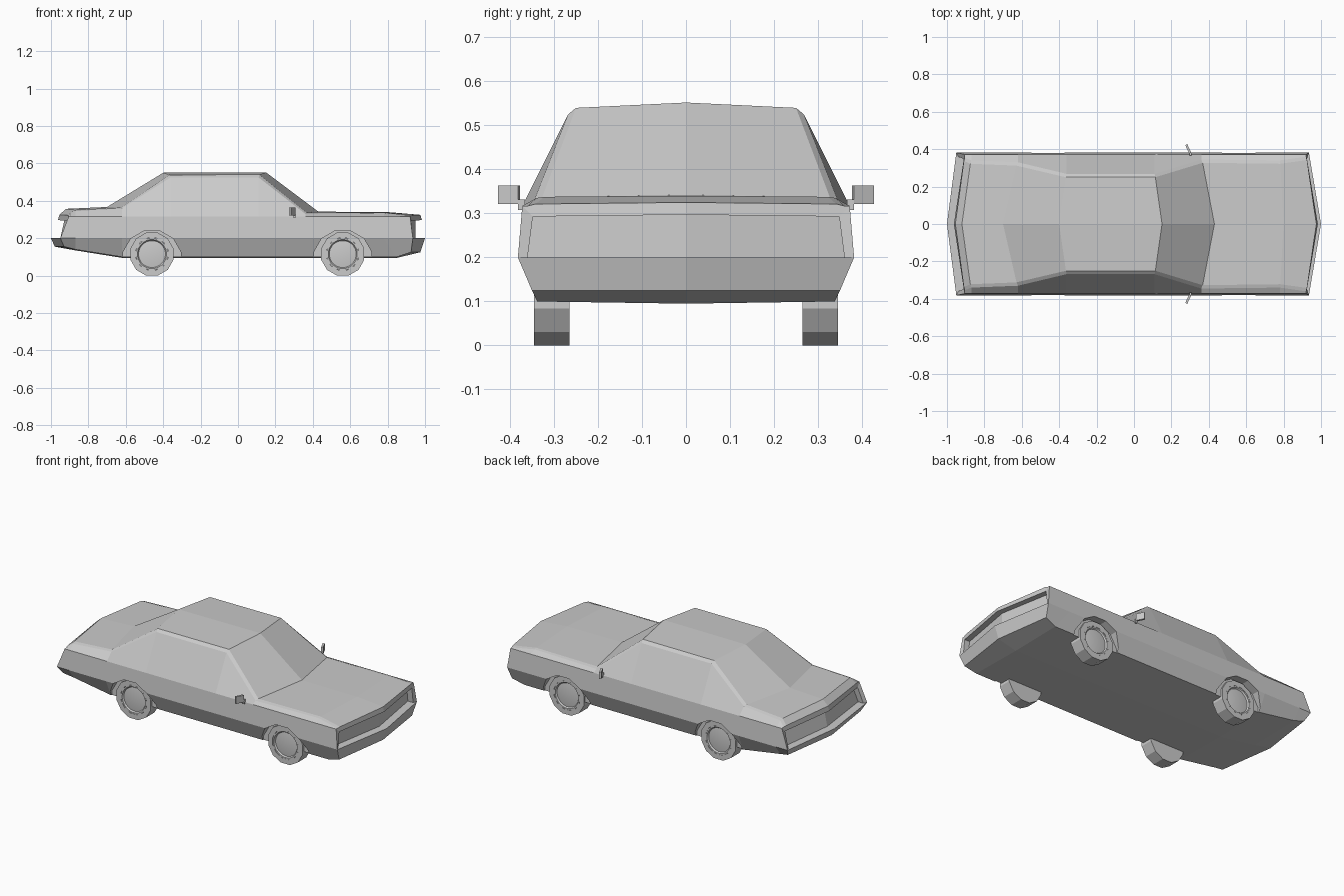
import bpy, bmesh, math
from mathutils import Vector, Matrix

cube = bpy.data.objects.get("Cube")
if cube:
    bpy.data.objects.remove(cube)

paint = bpy.data.materials.new("plain_grey")
paint.use_nodes = True
grey = (0.6, 0.6, 0.6, 1)
paint.diffuse_color = grey
paint.node_tree.nodes["Principled BSDF"].inputs["Base Color"].default_value = grey


def finish(bm, name):
    """Turn a bmesh into a named, painted object."""
    bmesh.ops.recalc_face_normals(bm, faces=bm.faces)
    mesh = bpy.data.meshes.new(name)
    bm.to_mesh(mesh)
    bm.free()
    obj = bpy.data.objects.new(name, mesh)
    bpy.context.collection.objects.link(obj)
    mesh.materials.append(paint)
    return obj


def apply_modifier(obj, kind, **settings):
    mod = obj.modifiers.new(kind.lower(), kind)
    for key, value in settings.items():
        setattr(mod, key, value)
    bpy.context.view_layer.objects.active = obj
    bpy.ops.object.modifier_apply(modifier=mod.name)


def lathe(name, profile, sides, x, z, side):
    """Spin (radius, y) points around a sideways axle."""
    bm = bmesh.new()
    rings = []
    for radius, y in profile:
        if radius == 0:
            rings.append([bm.verts.new((x, side * y, z))] * sides)
            continue
        angles = [(k + 0.5) * math.tau / sides for k in range(sides)]
        rings.append([bm.verts.new((x + radius * math.sin(a), side * y,
                                    z - radius * math.cos(a))) for a in angles])
    for a, b in zip(rings, rings[1:]):
        for k in range(sides):
            n = (k + 1) % sides
            bm.faces.new(dict.fromkeys((a[k], a[n], b[n], b[k])))
    return finish(bm, name)


# Body stations: x at side, x at centre, edge half width, edge height, centre height
STATIONS = [
    (-0.905, -0.955, 0.355, 0.32, 0.325),
    (-0.87, -0.92, 0.34, 0.345, 0.357),
    (-0.62, -0.70, 0.33, 0.36, 0.367),
    (-0.36, -0.40, 0.268, 0.525, 0.55),
    (0.11, 0.15, 0.268, 0.525, 0.552),
    (0.36, 0.43, 0.345, 0.33, 0.342),
    (0.78, 0.80, 0.34, 0.335, 0.34),
    (0.92, 0.975, 0.36, 0.317, 0.325),
]
BUMPERS = {0: (-0.95, -1, -0.98, 0.155), 7: (0.935, 1, 0.975, 0.125)}

bm = bmesh.new()
columns = []
for i, (xs, xc, ye, ze, zc) in enumerate(STATIONS):
    if i in BUMPERS:
        fold_x, tip, low_x, low_z = BUMPERS[i]
        low = [(low_x, 0, low_z), (low_x - tip * 0.05, 0.35, low_z)]
    else:
        fold_x = xs
        low_z = 0.1 + max(0, -0.62 - xs) * 0.16
        low_x = 0.85 if i == 6 else xs
        low = [(low_x, 0, low_z - 0.005), (low_x, 0.338, low_z)]
    upper = [(fold_x, 0.382, 0.2), (xs, 0.372, 0.317), (xs, ye, ze),
             (xs + (xc - xs) * 0.1, ye - 0.018, ze + (zc - ze) * 0.55), (xc, 0, zc)]
    columns.append([bm.verts.new(p) for p in low + upper])
for a, b in zip(columns, columns[1:]):
    for r in range(len(a) - 1):
        bm.faces.new((a[r], b[r], b[r + 1], a[r + 1]))

# Bumpers and framed, recessed end panels
for i, (fold_x, tip, low_x, low_z) in BUMPERS.items():
    floor, low, fold, belt, edge, inner, top = columns[i]
    prow = bm.verts.new((tip, 0, 0.2))
    frame = [Vector((fold_x - tip * 0.01, 0.36, 0.2)),
             Vector((belt.co.x + tip * 0.005, 0.348, 0.293)),
             Vector((top.co.x + tip * 0.008, 0, 0.297))]
    back = [p - Vector((tip * 0.035, 0, 0)) for p in frame]
    back.append(Vector((tip * 0.95, 0, 0.2)))
    f0, f1, f2 = [bm.verts.new(p) for p in frame]
    b0, b1, b2, b3 = [bm.verts.new(p) for p in back]
    for face in ((floor, low, fold, prow), (fold, belt, f1, f0),
                 (belt, edge, inner, top, f2, f1), (fold, prow, b3, b0, f0),
                 (f0, f1, b1, b0), (f1, f2, b2, b1), (b0, b1, b2, b3)):
        bm.faces.new(face)

body = finish(bm, "body")
apply_modifier(body, "MIRROR", use_axis=(False, True, False), use_clip=True)
bm = bmesh.new()
bm.from_mesh(body.data)
bmesh.ops.recalc_face_normals(bm, faces=bm.faces)
bm.to_mesh(body.data)
bm.free()

TYRE = [(0, 0.265), (0.119, 0.265), (0.119, 0.345), (0.088, 0.345), (0.088, 0.33), (0, 0.33)]
HUB = [(0.086, 0.33), (0.086, 0.344), (0.078, 0.344), (0.072, 0.336), (0, 0.345)]
ARCH = [(0, 0.332), (0.16, 0.332), (0.16, 0.5), (0, 0.5)]

for side, hand in ((1, "left"), (-1, "right")):
    for x, end in ((0.56, "front"), (-0.46, "rear")):
        # Shallow wheel arch
        cutter = lathe("arch_cutter", ARCH, 12, x, 0.085, side)
        cutter.hide_render = True
        apply_modifier(body, "BOOLEAN", object=cutter, operation="DIFFERENCE", solver="EXACT")
        bpy.data.objects.remove(cutter)
        # Wheel
        lathe(f"{end}_{hand}_tyre", TYRE, 12, x, 0.115, side)
        hub = lathe(f"{end}_{hand}_hubcap", HUB, 24, x, 0.115, side)
        bpy.ops.object.select_all(action="DESELECT")
        hub.select_set(True)
        bpy.context.view_layer.objects.active = hub
        bpy.ops.object.shade_smooth_by_angle(angle=math.radians(30))

    # Door mirror and its stalk
    for name, place, size, turn in (
            ("mirror", (0.29, 0.402, 0.342), (0.012, 0.05, 0.042), 0.45),
            ("mirror_stalk", (0.302, 0.374, 0.32), (0.012, 0.016, 0.024), 0)):
        bm = bmesh.new()
        bmesh.ops.create_cube(bm, size=1)
        x, y, z = place
        bm.transform(Matrix.Translation((x, side * y, z))
                     @ Matrix.Rotation(side * turn, 4, "Z")
                     @ Matrix.Diagonal((*size, 1)))
        finish(bm, f"{hand}_{name}")
